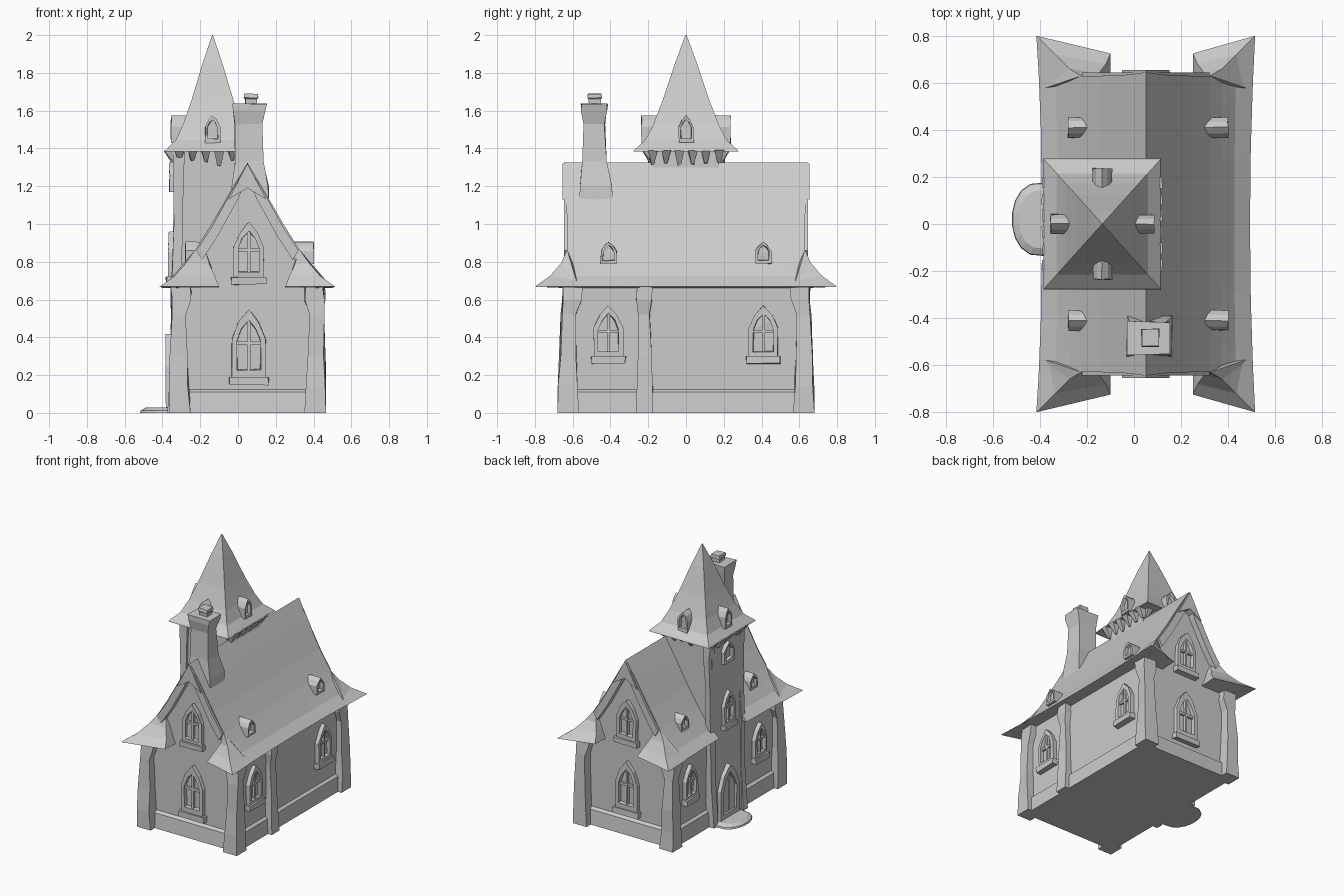
import bpy, bmesh, math, random
from mathutils import Matrix, Vector

if "Cube" in bpy.data.objects:
    bpy.data.objects.remove(bpy.data.objects["Cube"])

random.seed(4)
CX = 0.05          # house centre line
TX = -0.135        # tower centre line


def loft(name, sections, mat=None, jitter=0.0):
    """Closed solid through equal-length rings of points."""
    bm = bmesh.new()
    rings = []
    for sec in sections:
        ring = []
        for p in sec:
            v = Vector(p)
            if jitter and v.z > 0.001:
                v += Vector([random.uniform(-jitter, jitter) for _ in range(3)])
            ring.append(bm.verts.new(mat @ v if mat else v))
        rings.append(ring)
    n = len(rings[0])
    for a, b in zip(rings, rings[1:]):
        for i in range(n):
            j = (i + 1) % n
            bm.faces.new((a[i], a[j], b[j], b[i]))
    bm.faces.new(rings[0])
    bm.faces.new(rings[-1])
    bmesh.ops.remove_doubles(bm, verts=bm.verts, dist=0.0005)
    bmesh.ops.triangulate(bm, faces=[f for f in bm.faces if len(f.verts) > 4])
    bmesh.ops.recalc_face_normals(bm, faces=bm.faces)
    me = bpy.data.meshes.new(name)
    bm.to_mesh(me)
    bm.free()
    ob = bpy.data.objects.new(name, me)
    bpy.context.collection.objects.link(ob)
    return ob


def rect(cx, cy, hx, hy, z):
    return [(cx - hx, cy - hy, z), (cx + hx, cy - hy, z),
            (cx + hx, cy + hy, z), (cx - hx, cy + hy, z)]


def box(name, x0, x1, y0, y1, z0, z1, mat=None, jitter=0.0):
    c = ((x0 + x1) / 2, (y0 + y1) / 2, (x1 - x0) / 2, (y1 - y0) / 2)
    return loft(name, [rect(*c, z0), rect(*c, z1)], mat, jitter)


def facing(x, y, deg):
    """Local frame whose -y side faces outward (0 front, 90 right, 180 back, 270 left)."""
    return Matrix.Translation((x, y, 0)) @ Matrix.Rotation(math.radians(deg), 4, 'Z')


def arch(w, z0, z1, s, y):
    h, zc = z1 - z0, (z0 + z1) / 2
    pts = [(-.5, 0), (.5, 0), (.5, .58), (.3, .82), (0, 1), (-.3, .82), (-.5, .58)]
    return [(u * w * s, y, zc + (z0 + v * h - zc) * s) for u, v in pts]


def window(name, x, y, deg, w, z0, z1, out=0.03, back=0.03, bars=True):
    """Pointed frame with a recessed pane, crossing bars and a sill."""
    m = facing(x, y, deg)
    loft(name + "_frame", [arch(w, z0, z1, 1, back), arch(w, z0, z1, 1, -out),
                           arch(w, z0, z1, .7, -out), arch(w, z0, z1, .68, -out + .026)], m, .003)
    if bars:
        h = z1 - z0
        box(name + "_upright", -.008, .008, -out + .008, .01, z0 + .1 * h, z0 + .85 * h, m)
        box(name + "_crossbar", -w * .38, w * .38, -out + .01, .01, z0 + .5 * h, z0 + .55 * h, m)
        box(name + "_sill", -w * .58, w * .58, -out - .012, .01, z0 - .02, z0 + .02, m, .004)


# main walls with both gables
half = [(.36, 0), (.36, .67), (.24, .86), (.17, .98)]
outline = half + [(0, 1.29)] + [(-x, z) for x, z in reversed(half)]
loft("walls", [[(CX + x, y, z) for x, z in outline] for y in (-.6, .6)])
loft("plinth", [rect(CX, 0, .385, .63, 0), rect(CX, 0, .378, .62, .11), rect(CX, 0, .36, .6, .125)])

# timber corner posts and right middle post
post = [(.057, 0), (.05, .14), (.043, .3), (.037, .52), (.05, .6), (.05, .67)]
for sx in (-1, 1):
    for sy in (-1, 1):
        loft("corner_post", [rect(CX + sx * (.41 - r * .9 - z * .02), sy * (.68 - r - z * .04), r, r, z)
                             for r, z in post], jitter=.006)
loft("side_post", [rect(CX + .36, -.22, r, r * .8, z) for r, z in post], jitter=.005)

# main roof: steep profile, flared at the eaves and swept out at the corners
prof = [(0, 1.325, .645), (.075, 1.2, .635), (.19, 1.0, .63), (.275, .865, .63),
        (.325, .795, .66), (.385, .725, .72), (.465, .668, .8),
        (.34, .66, .62), (.235, .83, .62), (0, 1.26, .62)]


def roof_section(sx, t, y0, y1sign):
    sag = .022 * (1 - t * t)
    return [(CX + sx * (x - (sag if i == 6 else sag * .4 if i == 5 else 0)),
             y0 + (y1sign * ye - y0) * t, z) for i, (x, z, ye) in enumerate(prof)]


for sy in (-1, 1):
    steps = (0, .4, .75, 1)
    loft("roof_right", [roof_section(1, t, 0, sy) for t in steps])
    # left slope stops at the tower
    loft("roof_left", [roof_section(-1, t, sy * .165, sy) for t in steps])
    # skirt roofs returning around each gable corner
    for sx in (-1, 1):
        tip = .20 if sx > 0 else .15
        rake = [(x, ye, z) for x, z, ye in prof[3:7]] + [(.45, .57, .662)]
        end = [(tip + .07, .61, .85), (tip + .05, .64, .785), (tip + .02, .68, .72),
               (tip, .725, .668), (tip, .57, .662)]
        loft("gable_skirt", [[(CX + sx * x, sy * y, z) for x, y, z in s] for s in (rake, end)])
        # barge boards along the gable edge
        board = [(0, 1.31), (.075, 1.19), (.185, .99), (.27, .86)]
        loft("barge_board", [[(CX + sx * x, sy * .645, z), (CX + sx * x, sy * .6, z),
                              (CX + sx * max(x - .03, 0), sy * .6, z - .05),
                              (CX + sx * max(x - .03, 0), sy * .645, z - .05)] for x, z in board])
    # small board filling the gable peak
    peak = [(-.1, 1.13), (0, 1.19), (.1, 1.13), (0, 1.32)]
    loft("gable_peak", [[(CX + x, sy * y, z) for x, z in peak] for y in (.59, .655)])

# tower body and its corner timbers
loft("tower", [rect(-.145, 0, .215, .185, 0), rect(-.14, 0, .205, .175, .6), rect(-.135, 0, .2, .175, 1.39)])
for sy in (-1, 1):
    loft("tower_post", [rect(-.34 + z * .02, sy * .175, .022 + .012 * (z in (0, 1.38)), .026, z)
                        for z in (0, .3, .66, 1.0, 1.25, 1.38)], jitter=.006)

# tower spire, four-sided and flared
spire = [(.278, 1.383), (.272, 1.393), (.215, 1.445), (.172, 1.53), (.122, 1.66), (.055, 1.86), (.003, 2.0)]
loft("tower_roof", [rect(TX, 0, r * .9, r, z) for r, z in spire])

# tooth brackets below the spire
for deg, reach in ((0, .175), (90, .2), (180, .175), (270, .2)):
    m = facing(TX, 0, deg)
    for i in range(6):
        u = -.175 + .07 * i
        drop = random.uniform(.05, .08)
        loft("eave_bracket", [rect(u, -reach, .008, .008, 1.388 - drop),
                              rect(u, -reach - .015, .024, .04, 1.388)], m, .003)

# dormers on the spire and the main roof
for deg, x, y in ((0, TX, -.225), (90, .075, 0), (180, TX, .225), (270, -.345, 0)):
    window("tower_dormer", x, y, deg, .08, 1.43, 1.575, .01, .12, False)
for sy in (-1, 1):
    window("roof_dormer_right", .39, sy * .41, 90, .085, .79, .905, .01, .13, False)
    window("roof_dormer_left", -.27, sy * .41, 270, .085, .79, .905, .01, .13, False)

# wall windows
for deg, sy in ((0, -1), (180, 1)):
    window("gable_upper_window", .057, sy * .6, deg, .16, .70, 1.01)
    window("gable_lower_window", .057, sy * .6, deg, .18, .17, .55)
for sy in (-1, 1):
    window("right_window", CX + .36, sy * .41, 90, .155, .28, .57)
    window("left_window", CX - .36, sy * .41, 270, .14, .29, .55)
window("tower_window", -.338, 0, 270, .13, .70, .96)
window("tower_top_window", -.333, 0, 270, .12, 1.17, 1.33, bars=False)

# tower door and doorstep
window("door", -.352, .02, 270, .22, .0, .42, bars=False)
for u in (-.035, .035):
    box("door_plank", u - .03, u + .03, -.016, .01, .02, .3, facing(-.352, .02, 270), .003)
arc = [math.radians(-90 + 20 * i) for i in range(10)]


def step_ring(s, z):
    return [(-.37 - .15 * s * math.cos(a) ** .7 if abs(math.cos(a)) > .01 else -.34,
             .02 + .16 * s * math.sin(a), z) for a in arc]


loft("doorstep", [step_ring(1, 0), step_ring(.98, .012), step_ring(.8, .028)])

# chimney with cap and pot
loft("chimney", [rect(.065, -.475, .1, .09, 1.05), rect(.065, -.475, .095, .085, 1.2),
                 rect(.057, -.485, .075, .062, 1.33), rect(.055, -.485, .07, .056, 1.53),
                 rect(.06, -.485, .088, .068, 1.6), rect(.06, -.485, .09, .07, 1.635)], jitter=.004)
loft("chimney_pot", [rect(.07, -.483, .03, .03, 1.62), rect(.07, -.483, .032, .034, 1.662),
                     rect(.07, -.483, .038, .038, 1.668), rect(.07, -.483, .036, .036, 1.69)], jitter=.002)
